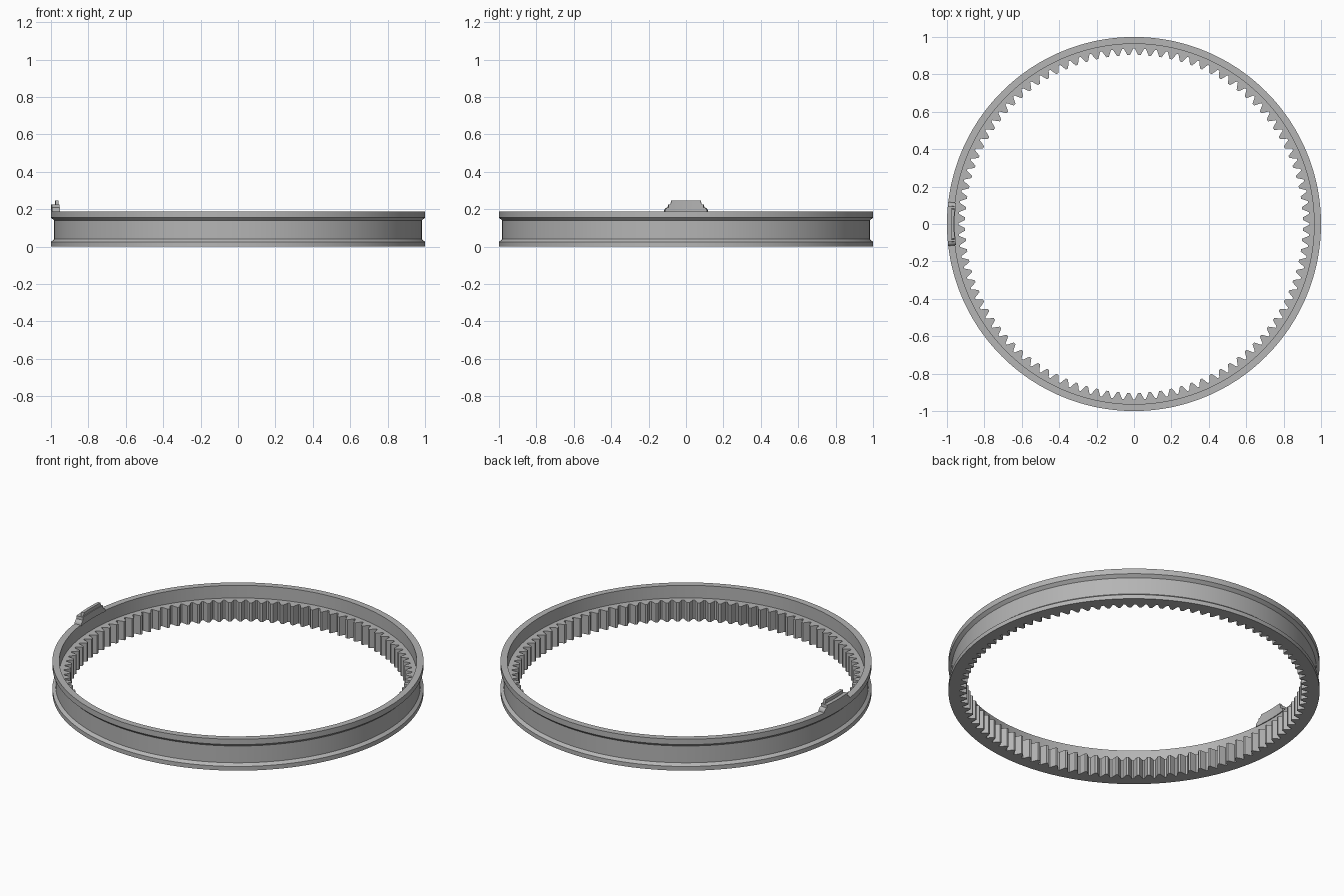
import bpy, bmesh, math
from math import sin, cos, pi

cube = bpy.data.objects.get("Cube")
if cube:
    bpy.data.objects.remove(cube, do_unlink=True)

TEETH = 100
TOP = 0.187      # top rim height
LEDGE = 0.112    # height of the inner ledge and teeth

grey = bpy.data.materials.new("plain grey")
grey.use_nodes = True
colour = (0.46, 0.46, 0.46, 1)
grey.diffuse_color = colour
grey.node_tree.nodes["Principled BSDF"].inputs["Base Color"].default_value = colour


def polar(bm, r, a, z):
    return bm.verts.new((r * cos(a), r * sin(a), z))


def finish(bm, name, angle=30):
    bmesh.ops.recalc_face_normals(bm, faces=bm.faces)
    mesh = bpy.data.meshes.new(name)
    bm.to_mesh(mesh)
    bm.free()
    mesh.materials.append(grey)
    obj = bpy.data.objects.new(name, mesh)
    bpy.context.collection.objects.link(obj)
    bpy.ops.object.select_all(action='DESELECT')
    obj.select_set(True)
    bpy.context.view_layer.objects.active = obj
    bpy.ops.object.shade_smooth_by_angle(angle=math.radians(angle))
    return obj


def bridge(bm, loop_a, loop_b):
    n = len(loop_a)
    for i in range(n):
        j = (i + 1) % n
        bm.faces.new((loop_a[i], loop_a[j], loop_b[j], loop_b[i]))


# Grooved ring: a closed radius/height profile revolved around z
def build_ring():
    profile = [(0.938, 0), (1, 0), (1, 0.025), (0.983, 0.039), (0.983, 0.139),
               (1, 0.155), (1, TOP), (0.963, TOP), (0.963, LEDGE), (0.938, LEDGE)]
    bm = bmesh.new()
    count = 2 * TEETH
    loops = [[polar(bm, r, 2 * pi * i / count, z) for r, z in profile]
             for i in range(count)]
    for i in range(count):
        bridge(bm, loops[i], loops[(i + 1) % count])
    finish(bm, "grooved_ring")


# Inward gear teeth: tapering outline extruded upward, repeated around the ring
def build_teeth():
    flank = [(0.942, 0.45), (0.936, 0.40), (0.920, 0.27), (0.903, 0.11)]
    outline = [(r, -w) for r, w in flank] + [(r, w) for r, w in reversed(flank)]
    pitch = 2 * pi / TEETH
    bm = bmesh.new()
    for i in range(TEETH):
        low, high = [[polar(bm, r, (i + 0.5 + w) * pitch, z) for r, w in outline]
                     for z in (0, LEDGE)]
        bridge(bm, low, high)
        bm.faces.new(low)
        bm.faces.new(high)
    finish(bm, "gear_teeth")


# Curved block on the rim, its ends shaped by half-width/height points
def build_block(name, ends, bottom, r_in, r_out, steps=12):
    bm = bmesh.new()
    rows = []
    for half, z in [(ends[0][0], bottom)] + ends:
        angles = [pi + half * (2 * s / steps - 1) for s in range(steps + 1)]
        rows.append([polar(bm, r_in, a, z) for a in angles] +
                    [polar(bm, r_out, a, z) for a in reversed(angles)])
    for lower, upper in zip(rows, rows[1:]):
        bridge(bm, lower, upper)
    for row in (rows[0], rows[-1]):
        for s in range(steps):
            bm.faces.new((row[s], row[s + 1], row[-2 - s], row[-1 - s]))
    finish(bm, name)


build_ring()
build_teeth()
fillet = [(0.118 - 0.02 * (1 - cos(t * pi / 8)), TOP + 0.022 * sin(t * pi / 8))
          for t in range(5)]
build_block("rim_tab", fillet + [(0.097, 0.226)], TOP - 0.004, 0.958, 1.0)
build_block("tab_ridge", [(0.086, 0.226), (0.081, 0.246)], 0.222, 0.962, 0.979)
